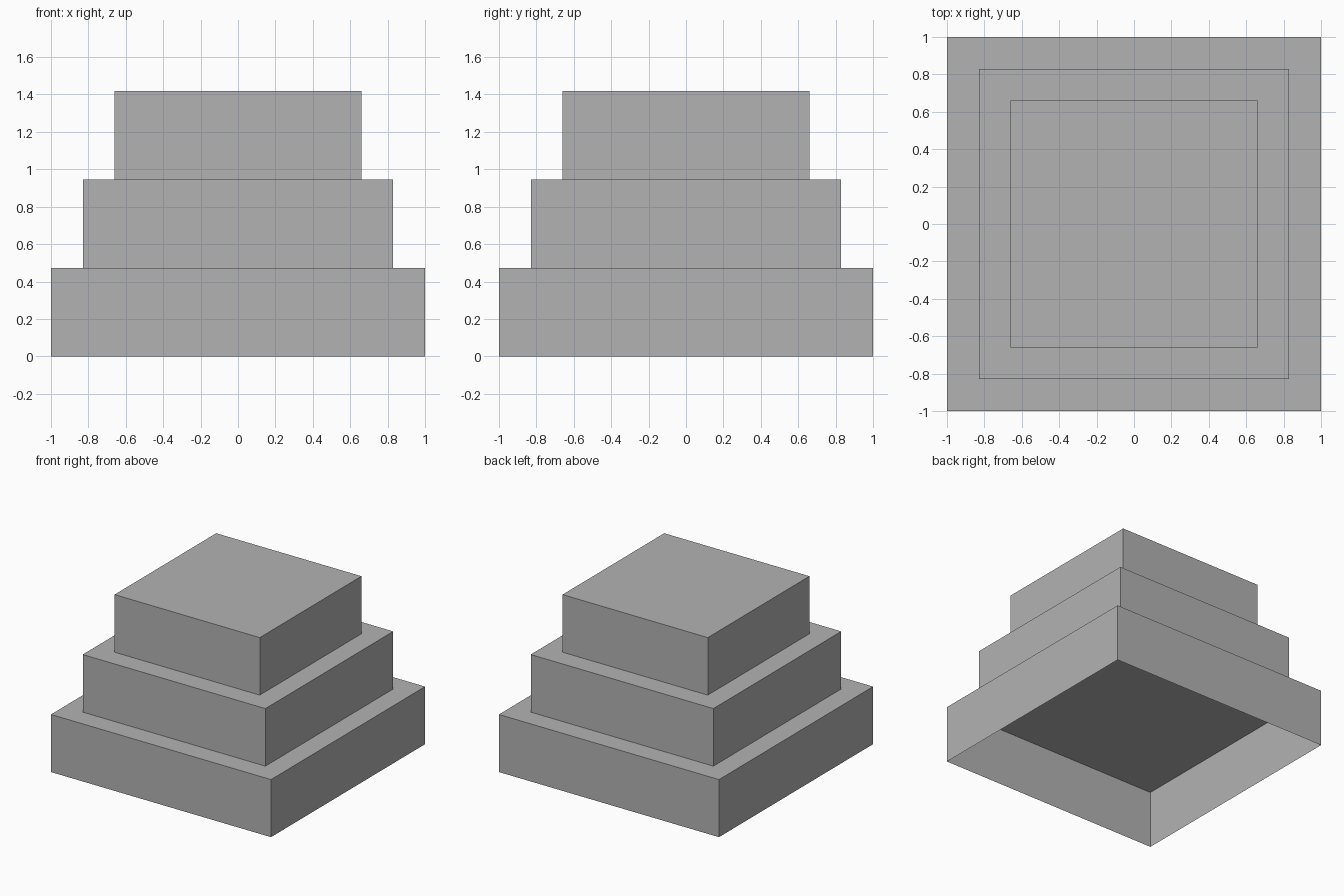
import bpy
import bmesh

cube = bpy.data.objects.get("Cube")
if cube:
    bpy.data.objects.remove(cube, do_unlink=True)

GREY = (0.45, 0.45, 0.45, 1.0)
stone = bpy.data.materials.new("plain grey")
stone.use_nodes = True
stone.diffuse_color = GREY
stone.node_tree.nodes["Principled BSDF"].inputs["Base Color"].default_value = GREY

TIER_HEIGHT = 0.473


def add_tier(name, half_width, level):
    """Square box, closed on top and open underneath."""
    bm = bmesh.new()
    bmesh.ops.create_cube(bm, size=1)
    bm.normal_update()
    underside = [f for f in bm.faces if f.normal.z < -0.5]
    bmesh.ops.delete(bm, geom=underside, context="FACES_ONLY")
    bmesh.ops.scale(bm, vec=(2 * half_width, 2 * half_width, TIER_HEIGHT), verts=bm.verts)
    bmesh.ops.translate(bm, vec=(0, 0, TIER_HEIGHT / 2), verts=bm.verts)
    mesh = bpy.data.meshes.new(name)
    bm.to_mesh(mesh)
    bm.free()
    mesh.materials.append(stone)
    tier = bpy.data.objects.new(name, mesh)
    tier.location.z = level * TIER_HEIGHT
    bpy.context.collection.objects.link(tier)


# Three stacked steps, each narrower than the one below
for level, (name, half_width) in enumerate(
    [("bottom_tier", 1.0), ("middle_tier", 0.83), ("top_tier", 0.66)]
):
    add_tier(name, half_width, level)
